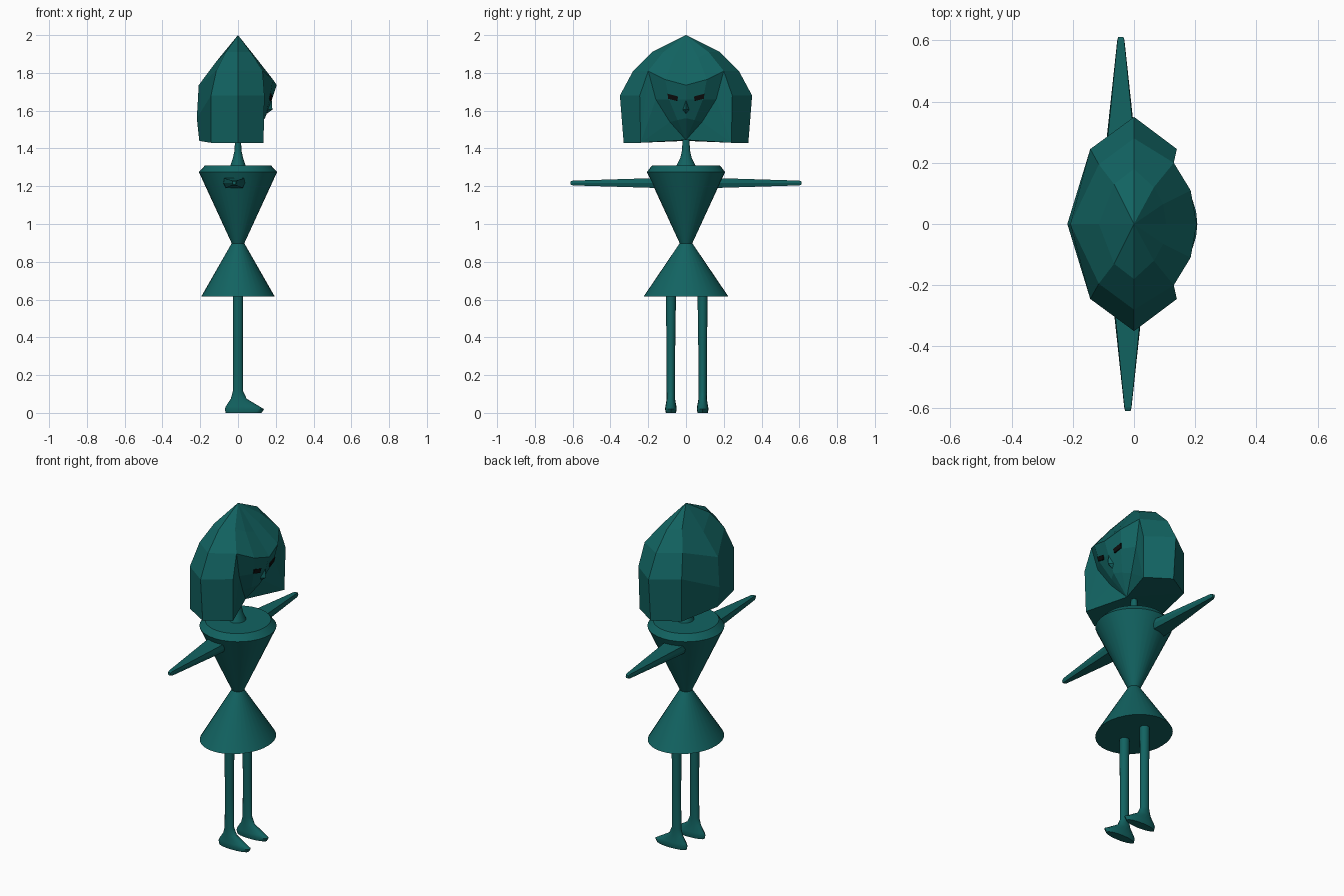
import bpy, bmesh, math
from mathutils import Vector

if "Cube" in bpy.data.objects:
    bpy.data.objects.remove(bpy.data.objects["Cube"])


def mat(name, rgb):
    m = bpy.data.materials.new(name)
    m.diffuse_color = (*rgb, 1)
    m.use_nodes = True
    m.node_tree.nodes["Principled BSDF"].inputs["Base Color"].default_value = m.diffuse_color
    return m


TEAL = mat("dark teal", (0.006, 0.125, 0.12))
BLACK = mat("black", (0.004, 0.004, 0.004))


def finish(name, bm, material, smooth=False):
    bmesh.ops.remove_doubles(bm, verts=bm.verts, dist=1e-4)
    bmesh.ops.recalc_face_normals(bm, faces=bm.faces)
    me = bpy.data.meshes.new(name)
    bm.to_mesh(me)
    bm.free()
    me.materials.append(material)
    ob = bpy.data.objects.new(name, me)
    bpy.context.collection.objects.link(ob)
    if smooth:
        bpy.ops.object.select_all(action='DESELECT')
        ob.select_set(True)
        bpy.context.view_layer.objects.active = ob
        bpy.ops.object.shade_smooth_by_angle(angle=math.radians(35))
    return ob


def loft(name, rings, smooth=True):
    """Skin a list of closed rings and cap both ends."""
    bm = bmesh.new()
    rows = [[bm.verts.new(p) for p in r] for r in rings]
    n = len(rows[0])
    for a, b in zip(rows, rows[1:]):
        for i in range(n):
            j = (i + 1) % n
            bm.faces.new((a[i], a[j], b[j], b[i]))
    bm.faces.new(rows[0])
    bm.faces.new(rows[-1])
    return finish(name, bm, TEAL, smooth)


def ellipse(cx, cy, z, rx, ry, n=32):
    return [(cx + rx * math.cos(2 * math.pi * i / n),
             cy + ry * math.sin(2 * math.pi * i / n), z) for i in range(n)]


# Torso, skirt and neck: stacked elliptical sections (z, rx, ry)
lathes = {
    "skirt": [(0.615, 0.195, 0.225), (0.9, 0.032, 0.032)],
    "torso": [(0.895, 0.032, 0.032), (1.275, 0.207, 0.207), (1.31, 0.175, 0.18)],
    "neck": [(1.305, 0.042, 0.052), (1.35, 0.027, 0.03), (1.39, 0.018, 0.021), (1.455, 0.016, 0.018)],
}
for name, prof in lathes.items():
    loft(name, [ellipse(0, 0, z, rx, ry) for z, rx, ry in prof])

# Legs with pointed shoes towards +x: (z, centre x, rx, ry)
leg = [(0.0, 0.03, 0.095, 0.027), (0.02, 0.034, 0.104, 0.031), (0.035, 0.024, 0.088, 0.029),
       (0.075, 0.004, 0.042, 0.022), (0.115, 0, 0.027, 0.022), (0.35, 0, 0.026, 0.023),
       (0.63, 0, 0.027, 0.027)]
for name, y in (("left_leg", -0.08), ("right_leg", 0.088)):
    loft(name, [ellipse(cx, y, z, rx, ry, 16) for z, cx, rx, ry in leg])

# Arms: tapered flat-sided spikes: (distance, half width, half height)
arm = [(0.12, 0.055, 0.03), (0.19, 0.052, 0.028), (0.6, 0.011, 0.014), (0.612, 0.008, 0.009)]
for name, s, cx in (("left_arm", -1, -0.02), ("right_arm", 1, -0.043)):
    loft(name, [[(cx + w * a, s * d, 1.217 + h * b) for a, b in
                 ((1, .9), (-1, .9), (-1.08, 0), (-.85, -.9), (.85, -.9), (1.08, 0))]
                for d, w, h in arm], smooth=False)

# Hair: columns running from crown to hem, mirrored in y
TOP = (0, 0, 2.0)
back = [TOP, (-.115, 0, 1.86), (-.208, 0, 1.735), (-.218, 0, 1.56), (-.205, 0, 1.44)]
back_side = [TOP, (-.065, .13, 1.91), (-.115, .195, 1.81), (-.143, .245, 1.68), (-.143, .245, 1.43)]
side = [TOP, (0, .18, 1.91), (0, .28, 1.81), (0, .35, 1.68), (0, .33, 1.43)]
front_side = [TOP, (.065, .12, 1.91), (.13, .2, 1.81), (.14, .245, 1.68), (.135, .24, 1.43)]
fringe_mid = [TOP, (.095, .065, 1.88), (.185, .11, 1.765)]
fringe = [TOP, (.105, 0, 1.86), (.205, 0, 1.735)]
# Face: columns from fringe edge to chin
CHIN = (.05, 0, 1.445)
face_edge = [(.13, .2, 1.81), (.12, .16, 1.66), (.09, .085, 1.54), CHIN]
face_mid = [(.185, .11, 1.765), (.167, .09, 1.66), (.12, .045, 1.55), CHIN]
face_axis = [(.205, 0, 1.735), (.18, 0, 1.66), (.143, 0, 1.56), CHIN]


def skin(bm, a, b, s):
    for i in range(len(a) - 1):
        pts = []
        for p in (a[i], a[i + 1], b[i + 1], b[i]):
            q = (p[0], s * p[1], p[2])
            if q not in pts:
                pts.append(q)
        bm.faces.new([bm.verts.new(p) for p in pts])


def poly(bm, pts, s):
    bm.faces.new([bm.verts.new((p[0], s * p[1], p[2])) for p in pts])


hair, face = bmesh.new(), bmesh.new()
for s in (-1, 1):
    for a, b in ((back, back_side), (back_side, side), (side, front_side)):
        skin(hair, a, b, s)
    skin(hair, front_side[:3], fringe_mid, s)
    skin(hair, fringe_mid, fringe, s)
    # inner hair panels beside the face, fanned from the front hem corner
    hem = front_side[4]
    for p, q in ((front_side[3], face_edge[0]), (face_edge[0], face_edge[1]),
                 (face_edge[1], face_edge[2]), (face_edge[2], CHIN)):
        poly(hair, (hem, p, q), s)
    # underside
    for p, q in ((hem, side[4]), (side[4], back_side[4]), (back_side[4], back[4])):
        poly(hair, (CHIN, p, q), s)
    skin(face, face_edge, face_mid, s)
    skin(face, face_mid, face_axis, s)
finish("hair", hair, TEAL)
finish("face", face, TEAL)

# Nose: small wedge
nose = bmesh.new()
tip = (.182, 0, 1.605)
for s in (-1, 1):
    poly(nose, ((.178, 0, 1.66), (.15, .022, 1.605), tip), s)
    poly(nose, ((.14, 0, 1.575), (.15, .022, 1.605), tip), s)
finish("nose", nose, TEAL)

# Eyes: thin slanted plates lying on the face
for name, s in (("left_eye", -1), ("right_eye", 1)):
    bm = bmesh.new()
    front = [Vector((x, s * y, z)) for x, y, z in
             ((.182, .042, 1.675), (.176, .098, 1.69), (.171, .094, 1.663), (.178, .046, 1.651))]
    f = bm.faces.new([bm.verts.new(p) for p in front])
    g = bmesh.ops.extrude_face_region(bm, geom=[f])
    for v in g["geom"]:
        if isinstance(v, bmesh.types.BMVert):
            v.co.x -= 0.009
    finish(name, bm, BLACK)
